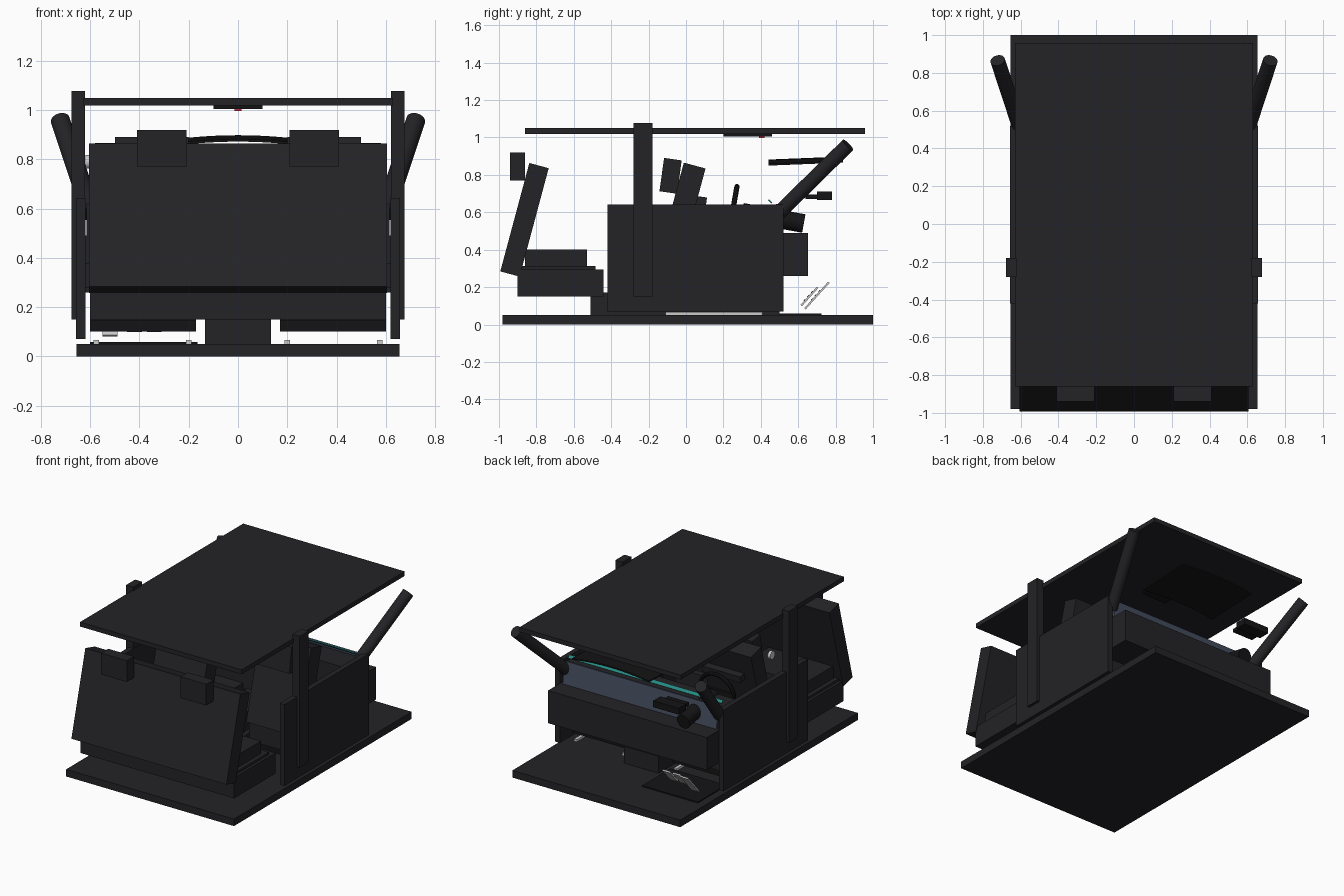
import bpy, math
from mathutils import Vector

if "Cube" in bpy.data.objects:
    bpy.data.objects.remove(bpy.data.objects["Cube"])

def material(name, c):
    m = bpy.data.materials.new(name)
    m.diffuse_color = (*c, 1)
    m.use_nodes = True
    m.node_tree.nodes["Principled BSDF"].inputs["Base Color"].default_value = m.diffuse_color
    return m

DARK = material("dark_trim", (0.017, 0.017, 0.02))
BLACK = material("black_plastic", (0.007, 0.007, 0.008))
SLATE = material("slate_panel", (0.055, 0.07, 0.11))
TEAL = material("teal_light", (0.02, 0.25, 0.22))
METAL = material("metal", (0.55, 0.55, 0.57))
RED = material("red", (0.6, 0.02, 0.05))

def box(name, x, y, z, mat=DARK, tilt=0):
    """Box from three (min, max) ranges, tilted about its x axis."""
    c = [(a + b) / 2 for a, b in (x, y, z)]
    bpy.ops.mesh.primitive_cube_add(size=1, location=c)
    o = bpy.context.object
    o.name = name
    o.scale = [b - a for a, b in (x, y, z)]
    o.rotation_euler.x = math.radians(tilt)
    o.data.materials.append(mat)
    return o

def pair(name, x, y, z, mat=DARK, tilt=0):
    box(name + "_right", x, y, z, mat, tilt)
    box(name + "_left", (-x[1], -x[0]), y, z, mat, tilt)

def rod(name, a, b, r, mat=DARK):
    a, b = Vector(a), Vector(b)
    bpy.ops.mesh.primitive_cylinder_add(vertices=32, radius=r, depth=(b - a).length, location=(a + b) / 2)
    o = bpy.context.object
    o.name = name
    o.rotation_euler = (b - a).to_track_quat('Z', 'Y').to_euler()
    o.data.materials.append(mat)
    bpy.ops.object.shade_smooth_by_angle()
    return o

# Shell: floor, roof, doors, pillars
box("floor", (-.655, .655), (-.98, 1), (0, .05))
box("roof", (-.63, .63), (-.86, .958), (1.018, 1.05))
pair("door", (.62, .657), (-.42, .52), (.07, .643))
pair("door_armrest", (.59, .62), (-.25, .3), (.28, .38))
pair("middle_pillar", (.622, .677), (-.28, -.18), (.15, 1.077))
for s, n in ((1, "right"), (-1, "left")):
    rod("front_pillar_" + n, (.595 * s, .48, .58), (.722 * s, .866, .96), .039)

# Rear seat
box("rear_seat_base", (-.6, .6), (-.9, -.44), (.15, .295))
pair("rear_seat_pad_lower", (.03, .58), (-.88, -.485), (.29, .312))
pair("rear_seat_pad", (.05, .55), (-.86, -.53), (.3, .4))
box("rear_backrest", (-.605, .605), (-.917, -.81), (.26, .86), tilt=-15)
pair("rear_headrest", (.21, .41), (-.94, -.86), (.77, .92))

# Front seats on rails
pair("front_seat_base", (.17, .6), (-.1, .4), (.1, .145), BLACK)
pair("front_seat_cushion", (.17, .6), (-.12, .4), (.145, .3))
pair("front_backrest", (.18, .58), (-.09, .03), (.27, .86), tilt=-15)
pair("front_headrest", (.2, .5), (-.13, -.035), (.705, .885), tilt=-8)
pair("seat_side_bolster", (.2, .5), (-.045, .11), (.645, .69), tilt=-8)
for x in (.2, .575):
    pair("seat_rail", (x - .011, x + .011), (-.11, .41), (.05, .066), METAL)
rod("belt_anchor", (-.62, -.08, .79), (-.6, -.08, .79), .028, METAL)

# Centre console
box("centre_console", (-.135, .135), (-.51, .5), (.05, .17))
box("console_armrest", (-.1, .1), (-.42, .25), (.17, .3))

# Dashboard
box("dashboard", (-.62, .62), (.3, .652), (.26, .49))
box("dashboard_top", (-.615, .615), (.3, .49), (.48, .62))
box("dashboard_screen", (-.6, .6), (.492, .508), (.49, .645), SLATE, 8)
box("dashboard_light_strip", (-.6, .6), (.438, .462), (.655, .662), TEAL, -45)

# Steering column, wheel and instrument hood
rod("steering_column", (-.42, .3, .6), (-.42, .63, .54), .05, BLACK)
bpy.ops.mesh.primitive_torus_add(major_radius=.13, minor_radius=.014, location=(-.42, .25, .61),
                                 rotation=(math.radians(80), 0, 0), major_segments=32, minor_segments=8)
wheel = bpy.context.object
wheel.name = "steering_wheel"
wheel.data.materials.append(BLACK)
bpy.ops.object.shade_smooth_by_angle()
box("steering_spokes", (-.55, -.29), (.24, .26), (.595, .625), BLACK)
box("instrument_hood", (-.49, -.29), (.7, .78), (.665, .71), BLACK)
box("instrument_hood_back", (-.47, -.31), (.64, .7), (.67, .695), BLACK)

# Curved windscreen shade
n = 16
verts, faces = [], []
for i in range(n + 1):
    x = -.3 + .6 * i / n
    drop = x * x * .25
    verts += [(x, .44, .882 - drop), (x, .84, .898 - drop)]
    if i:
        k = 2 * i
        faces.append((k - 2, k, k + 1, k - 1))
mesh = bpy.data.meshes.new("windscreen_shade")
mesh.from_pydata(verts, [], faces)
shade = bpy.data.objects.new("windscreen_shade", mesh)
bpy.context.collection.objects.link(shade)
mesh.materials.append(BLACK)
shade.modifiers.new("thickness", 'SOLIDIFY').thickness = .01

# Roof console
box("roof_console", (-.1, .1), (.2, .46), (1.005, 1.018), BLACK)
box("roof_button", (-.015, .015), (.39, .42), (.997, 1.005), RED)

# Foot mat and pedals
box("foot_mat", (-.6, -.165), (.41, .725), (.05, .058), BLACK)
for x, y, z, h in ((-.52, .7, .155, .19), (-.42, .66, .15, .13), (-.34, .66, .15, .13)):
    box("pedal", (x - .03, x + .03), (y - .005, y + .005), (z - h / 2, z + h / 2), METAL, -42)
    for d in (-.03, 0, .03):
        box("pedal_grip", (x - .025, x + .025), (y + d * .67 - .01, y + d * .67), (z + d * .74 - .006, z + d * .74 + .006), BLACK, -42)
